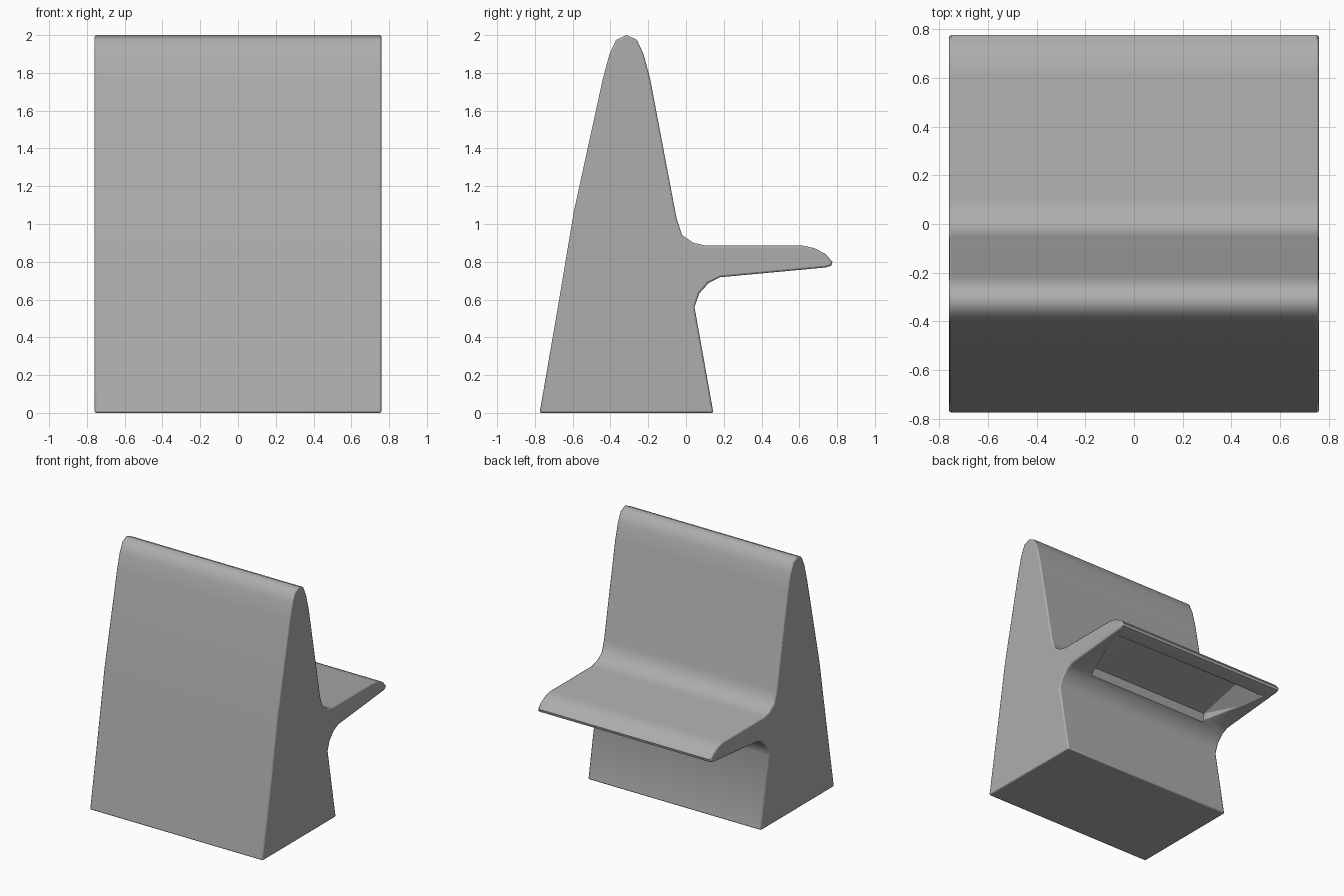
import bpy, bmesh
from mathutils import Vector

if "Cube" in bpy.data.objects:
    bpy.data.objects.remove(bpy.data.objects["Cube"])

HALF_W = 0.76


def make_object(name, bm):
    bmesh.ops.recalc_face_normals(bm, faces=bm.faces)
    mesh = bpy.data.meshes.new(name)
    bm.to_mesh(mesh)
    bm.free()
    obj = bpy.data.objects.new(name, mesh)
    bpy.context.collection.objects.link(obj)
    return obj


def prism(name, profile, half_w):
    """Extrude a (y, z) profile symmetrically along x."""
    bm = bmesh.new()
    face = bm.faces.new([bm.verts.new((-half_w, y, z)) for y, z in profile])
    ext = bmesh.ops.extrude_face_region(bm, geom=[face])
    verts = [g for g in ext["geom"] if isinstance(g, bmesh.types.BMVert)]
    bmesh.ops.translate(bm, verts=verts, vec=Vector((2 * half_w, 0, 0)))
    return make_object(name, bm)


def mirrored_hull(name, points):
    """Convex solid from points mirrored across x = 0."""
    bm = bmesh.new()
    for x, y, z in points:
        bm.verts.new((x, y, z))
        bm.verts.new((-x, y, z))
    bmesh.ops.convex_hull(bm, input=bm.verts)
    return make_object(name, bm)


# Side outline: wedge back, rounded top, seat slab and underside fillet
outline = [
    (-0.775, 0.0), (-0.68, 0.55), (-0.595, 1.06), (-0.44, 1.77),
    (-0.405, 1.90), (-0.37, 1.975), (-0.315, 2.0), (-0.26, 1.975),
    (-0.225, 1.90), (-0.19, 1.77), (-0.05, 1.03), (-0.02, 0.94),
    (0.04, 0.90), (0.11, 0.885), (0.62, 0.885), (0.68, 0.872),
    (0.74, 0.84), (0.775, 0.80), (0.77, 0.78), (0.74, 0.77),
    (0.18, 0.718), (0.12, 0.688), (0.07, 0.632), (0.045, 0.56), (0.145, 0.0),
]
chair = prism("bench_chair", outline, HALF_W)

# Wedge pocket under the seat: slanted sides, deepest towards the lip
pocket = mirrored_hull("seat_pocket_cutter", [
    (0.53, 0.63, 0.868), (0.53, 0.18, 0.76),
    (0.74, 0.66, 0.74), (0.57, 0.10, 0.60)])
pocket.hide_render = True
pocket.hide_set(True)
cut = chair.modifiers.new("seat_pocket", "BOOLEAN")
cut.operation = "DIFFERENCE"
cut.solver = "EXACT"
cut.object = pocket

# Softened outer edges
bevel = chair.modifiers.new("soft_edges", "BEVEL")
bevel.width = 0.01
bevel.segments = 2
bevel.limit_method = "ANGLE"
bevel.angle_limit = 1.1

# Mid-grey finish
grey = bpy.data.materials.new("mid_grey")
grey.diffuse_color = (0.42, 0.42, 0.42, 1)
grey.use_nodes = True
grey.node_tree.nodes["Principled BSDF"].inputs["Base Color"].default_value = grey.diffuse_color
chair.data.materials.append(grey)

bpy.context.view_layer.objects.active = chair
chair.select_set(True)
bpy.ops.object.shade_smooth_by_angle(angle=0.95)
